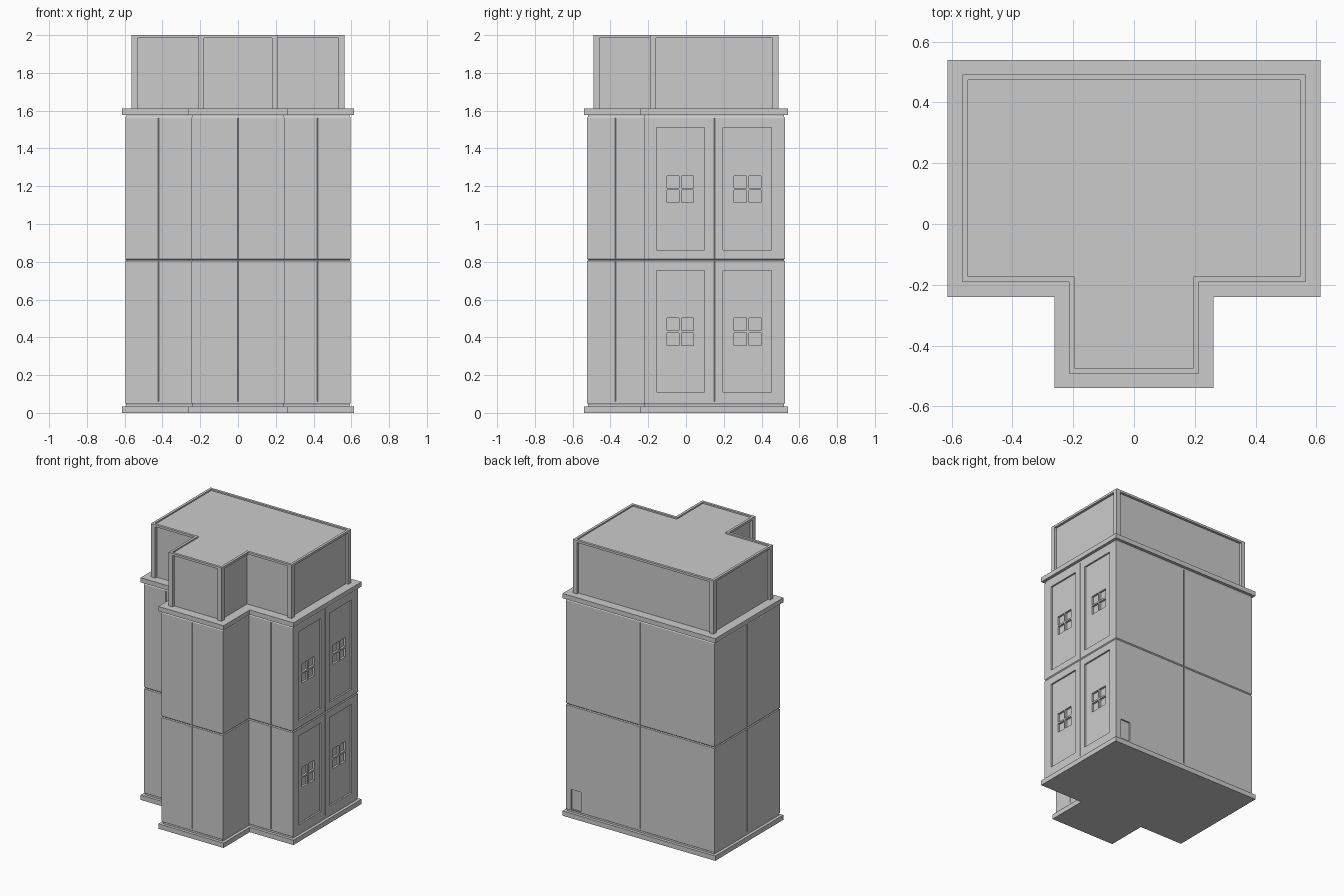
import bpy, bmesh
from mathutils import Matrix, Vector

if "Cube" in bpy.data.objects:
    bpy.data.objects.remove(bpy.data.objects["Cube"])


def outline(d):
    """T-shaped footprint, inset by d from the widest ledge (counter-clockwise)."""
    a, b, back, notch, front = 0.613 - d, 0.262 - d, 0.54 - d, -0.24 + d, -0.54 + d
    return [(-b, front), (b, front), (b, notch), (a, notch),
            (a, back), (-a, back), (-a, notch), (-b, notch)]


def finish(bm, name):
    bmesh.ops.recalc_face_normals(bm, faces=bm.faces[:])
    me = bpy.data.meshes.new(name)
    bm.to_mesh(me)
    bm.free()
    ob = bpy.data.objects.new(name, me)
    bpy.context.collection.objects.link(ob)
    return ob


def loft(name, profile, ring=False):
    """Sweep an (inset, height) profile round the footprint."""
    bm = bmesh.new()
    rows = [[bm.verts.new((x, y, z)) for x, y in outline(d)] for d, z in profile]
    n = len(rows[0])
    pairs = list(zip(rows, rows[1:]))
    if ring:
        pairs.append((rows[-1], rows[0]))
    for lo, hi in pairs:
        for i in range(n):
            j = (i + 1) % n
            bm.faces.new((lo[i], lo[j], hi[j], hi[i]))
    if not ring:
        bm.faces.new(rows[0][::-1])
        bm.faces.new(rows[-1])
    return finish(bm, name)


def box(bm, x0, x1, y0, y1, z0, z1):
    m = Matrix.Translation(((x0 + x1) / 2, (y0 + y1) / 2, (z0 + z1) / 2))
    m = m @ Matrix.Diagonal((abs(x1 - x0), abs(y1 - y0), z1 - z0, 1))
    bmesh.ops.create_cube(bm, size=1, matrix=m)


def cut(ob, bm):
    """Subtract a cutter mesh and bake the result."""
    cutter = finish(bm, "cutter")
    cutter.hide_render = True
    mod = ob.modifiers.new("cut", 'BOOLEAN')
    mod.operation, mod.solver, mod.object = 'DIFFERENCE', 'EXACT', cutter
    bpy.context.view_layer.update()
    dg = bpy.context.evaluated_depsgraph_get()
    me = bpy.data.meshes.new_from_object(ob.evaluated_get(dg))
    ob.modifiers.clear()
    ob.data = me
    bpy.data.objects.remove(cutter)


# Ledges at the foot and above the second storey
loft("base_ledge", [(0, 0), (0, 0.035)])
loft("upper_ledge", [(0, 1.578), (0, 1.612)])

# Two-storey walls with chamfered ends and a groove between floors
w, g = 0.0165, 0.0215
walls = loft("walls", [(g, 0.03), (g, 0.045), (w, 0.053), (w, 0.804), (g, 0.81),
                       (w, 0.816), (w, 1.562), (g, 1.57), (g, 1.585)])

# Window bays, back door and the fine joint down the middle of each wall
bays_y = [(-0.157, 0.097, -0.1, 0.04), (0.195, 0.452, 0.255, 0.398)]
floors = [(0.11, 0.753, 0.358, 0.502), (0.863, 1.51, 1.115, 1.255)]
face = 0.613 - w
bm = bmesh.new()
for y0, y1, _, _ in bays_y:
    for z0, z1, _, _ in floors:
        box(bm, face - 0.012, face + 0.05, y0, y1, z0, z1)
box(bm, 0.475, 0.555, 0.54 - w - 0.012, 0.6, 0.055, 0.2)
pts = outline(w)
for i, p in enumerate(pts):
    q = pts[(i + 1) % len(pts)]
    mid = (Vector(p) + Vector(q)) / 2
    m = (Matrix.Translation((mid.x, mid.y, 0.81)) @ Matrix.Rotation(0.785398, 4, 'Z')
         @ Matrix.Diagonal((0.004, 0.004, 1.5, 1)))
    bmesh.ops.create_cube(bm, size=1, matrix=m)
cut(walls, bm)

# Four panes per window, leaving the glazing bars
bm = bmesh.new()
bar = 0.006
for _, _, y0, y1 in bays_y:
    for _, _, z0, z1 in floors:
        ym, zm = (y0 + y1) / 2, (z0 + z1) / 2
        for ya, yb in ((y0, ym - bar), (ym + bar, y1)):
            for za, zb in ((z0, zm - bar), (zm + bar, z1)):
                box(bm, face - 0.027, face + 0.05, ya, yb, za, zb)
cut(walls, bm)

# Penthouse core with a roof rim and posts on the outer corners
loft("penthouse", [(0.067, 1.605), (0.067, 1.99)])
loft("roof_rim", [(0.049, 1.984), (0.049, 2.0), (0.067, 2.0), (0.067, 1.984)], ring=True)
bm = bmesh.new()
s = 0.033
for i, (x, y) in enumerate(outline(0.049)):
    if i in (2, 7):
        continue
    dx = -s if x > 0 else s
    dy = -s if y > 0 else s
    box(bm, x, x + dx, y, y + dy, 1.605, 1.984)
finish(bm, "corner_posts")
